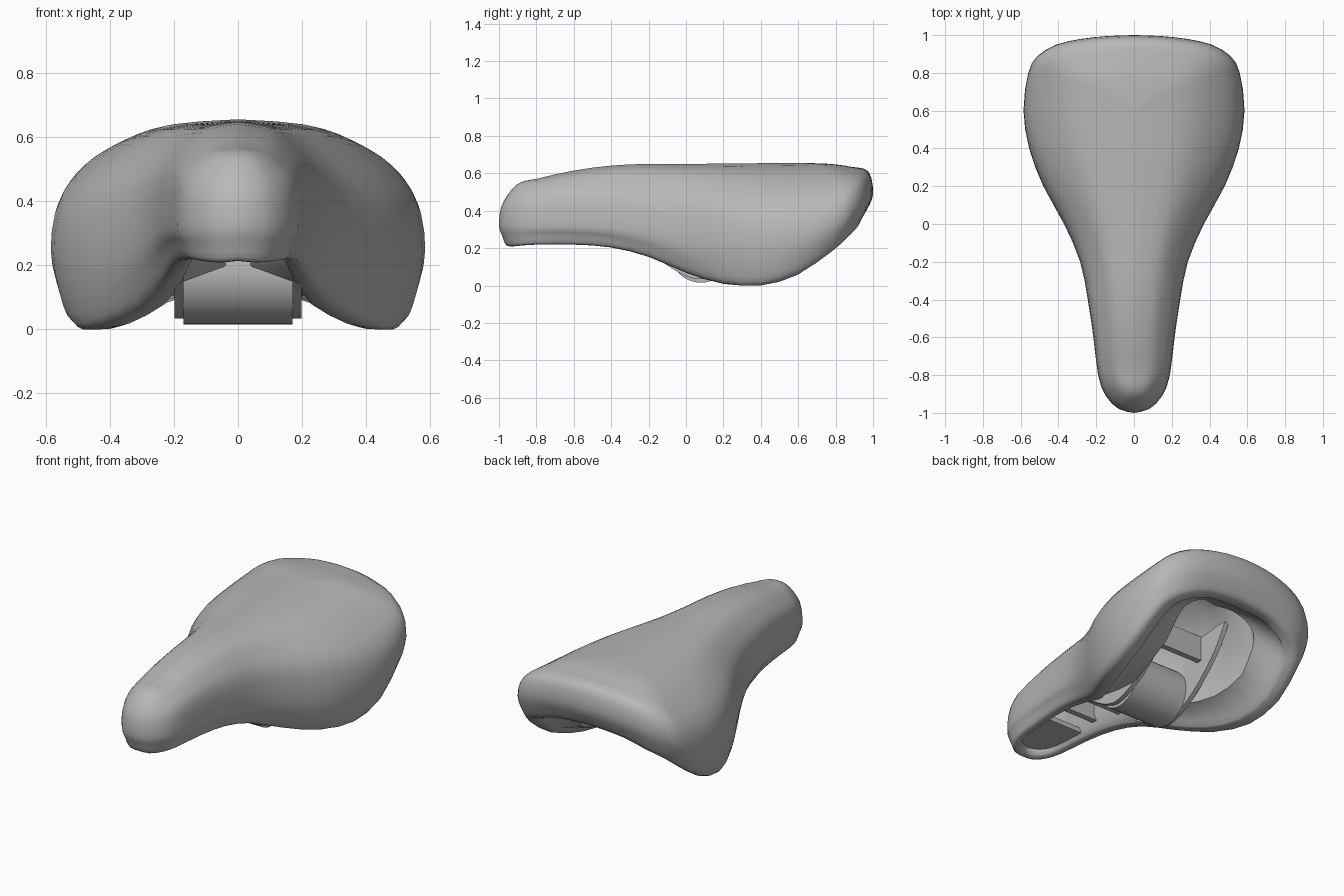
import bpy, bmesh, math
from mathutils import Vector

old = bpy.data.objects.get("Cube")
if old:
    bpy.data.objects.remove(old)

grey = bpy.data.materials.new("plain_grey")
grey.use_nodes = True
grey.diffuse_color = (0.48, 0.48, 0.48, 1)
grey.node_tree.nodes["Principled BSDF"].inputs["Base Color"].default_value = (0.48, 0.48, 0.48, 1)


def finish(name, bm, angle=40):
    bmesh.ops.remove_doubles(bm, verts=bm.verts, dist=0.0005)
    bmesh.ops.recalc_face_normals(bm, faces=bm.faces)
    mesh = bpy.data.meshes.new(name)
    bm.to_mesh(mesh)
    bm.free()
    mesh.materials.append(grey)
    obj = bpy.data.objects.new(name, mesh)
    bpy.context.collection.objects.link(obj)
    bpy.ops.object.select_all(action="DESELECT")
    obj.select_set(True)
    bpy.context.view_layer.objects.active = obj
    bpy.ops.object.shade_smooth_by_angle(angle=math.radians(angle))
    return obj


def prism(name, points, offset):
    """Extrude a flat outline along an offset vector."""
    bm = bmesh.new()
    face = bm.faces.new([bm.verts.new(p) for p in points])
    moved = bmesh.ops.extrude_face_region(bm, geom=[face], use_keep_orig=True)
    bmesh.ops.translate(bm, vec=offset, verts=[v for v in moved["geom"] if isinstance(v, bmesh.types.BMVert)])
    return finish(name, bm)


def smooth_path(pts, steps):
    """Catmull-Rom curve through the points."""
    ends = [pts[0]] + pts + [pts[-1]]
    out = []
    for a, b, c, d in zip(ends, ends[1:], ends[2:], ends[3:]):
        for k in range(steps):
            t = k / steps
            out.append(b + (c - a) * (t / 2) + (a * 2 - b * 5 + c * 4 - d) * (t * t / 2)
                       + (b * 3 - a - c * 3 + d) * (t ** 3 / 2))
    return out + [pts[-1]]


def crown(y):
    return 0.65 + 0.01 * max(0, y) - 0.08 * (max(0, -0.2 - y) / 0.6) ** 2


# Half outline from nose to rear: x, y, height of widest point, shoulder, rim
stations = [
    (0, -1, .32, .42, .215), (.08, -.98, .32, .425, .21), (.15, -.91, .32, .43, .215),
    (.19, -.8, .32, .455, .22), (.215, -.6, .32, .48, .22), (.245, -.4, .31, .48, .205),
    (.285, -.2, .28, .46, .155), (.37, 0, .23, .43, .07), (.48, .2, .22, .415, .01),
    (.555, .4, .23, .41, 0), (.585, .6, .25, .415, .06), (.56, .8, .33, .46, .18),
    (.51, .89, .4, .51, .25), (.41, .95, .44, .555, .3), (.28, .98, .47, .585, .34),
    (.14, .995, .49, .605, .355), (0, 1, .49, .61, .36)]


def section(x, y, wide_z, shoulder_z, rim_z):
    """Profile from the crown, over the side, round the lip and into the hollow."""
    c = Vector((0, min(max(y, -.8), .6), 0))
    out = Vector((x, y, 0)) - c
    reach = out.length

    def at(ratio, z):
        return c + out * ratio + Vector((0, 0, z))

    top = crown(c.y)
    fall = top - shoulder_z
    lip = min(.14, .4 * reach) / reach
    inner = 1 - lip * (2.2 if y > -.2 else 1.4)
    skin = smooth_path([
        at(0, top), at(.42, top - .12 * fall), at(.7, top - .45 * fall), at(.94, shoulder_z),
        at(1, wide_z), at(1 - lip * .22, rim_z + .05), at(1 - lip * .5, rim_z),
        at(1 - lip, rim_z + .008)], 3)
    # Recessed skirt inside the lip, then the wall up to the ceiling
    return skin + [at(1 - lip * 1.12, rim_z + .04), at(inner, rim_z + .09),
                   at(inner - .03, shoulder_z), at(0, top - .09)]


# Padded shell
bm = bmesh.new()
dense = smooth_path([Vector(s) for s in stations], 2)
for side in (-1, 1):
    grid = [[bm.verts.new((p.x * side, p.y, max(p.z, 0))) for p in section(*s)] for s in dense]
    for a, b in zip(grid, grid[1:]):
        for i in range(len(a) - 1):
            bm.faces.new((a[i], a[i + 1], b[i + 1], b[i]))
bmesh.ops.dissolve_degenerate(bm, dist=0.0005, edges=bm.edges)
finish("padded_shell", bm, 60)

# Recessed plate under the nose
half = [(s[0] * .8, -.8 + (s[1] + .8) * (.75 if s[1] < -.8 else 1)) for s in stations[:5]]
rim = half + [(-x, y) for x, y in reversed(half[1:])]
prism("nose_plate", [(x, y, .25) for x, y in rim], (0, 0, .03))

# Flanges beside the barrel, with a curved lower edge
edge = smooth_path([Vector(p) for p in ((0, -.32, .24), (0, -.15, .14), (0, 0, .05), (0, .12, .04),
                                        (0, .3, .13), (0, .48, .3), (0, .58, .46))], 4)
for side, label in ((-1, "right"), (1, "left")):
    x = side * .185
    points = [(x - .014, p.y, p.z) for p in edge] + [(x - .014, -.32, .44)]
    prism("flange_" + label, points, (.028, 0, 0))
    # Triangular gussets bracing the flange against the shell
    for n, y in enumerate((.02, .16, .3, .44)):
        low = .24 + .04 * n
        tri = [(x, y, low), (x, y, .45), (side * (.25 + .03 * n), y, .43)]
        prism(f"gusset_{label}_{n}", tri, (0, .025, 0))

# Cross bars between the flanges and behind the nose plate
for n, (y, z, half_width) in enumerate(((-.5, .27, .14), (-.3, .24, .17), (.34, .3, .18))):
    ends = [(-half_width, y, z), (half_width, y, z), (half_width, y, .45), (-half_width, y, .45)]
    prism(f"cross_bar_{n}", ends, (0, .035, 0))

# Clamp barrel
ring = [(-.17, .08 + .165 * math.cos(a), .18 + .165 * math.sin(a))
        for a in (math.tau * k / 32 for k in range(32))]
prism("clamp_barrel", ring, (.34, 0, 0))
